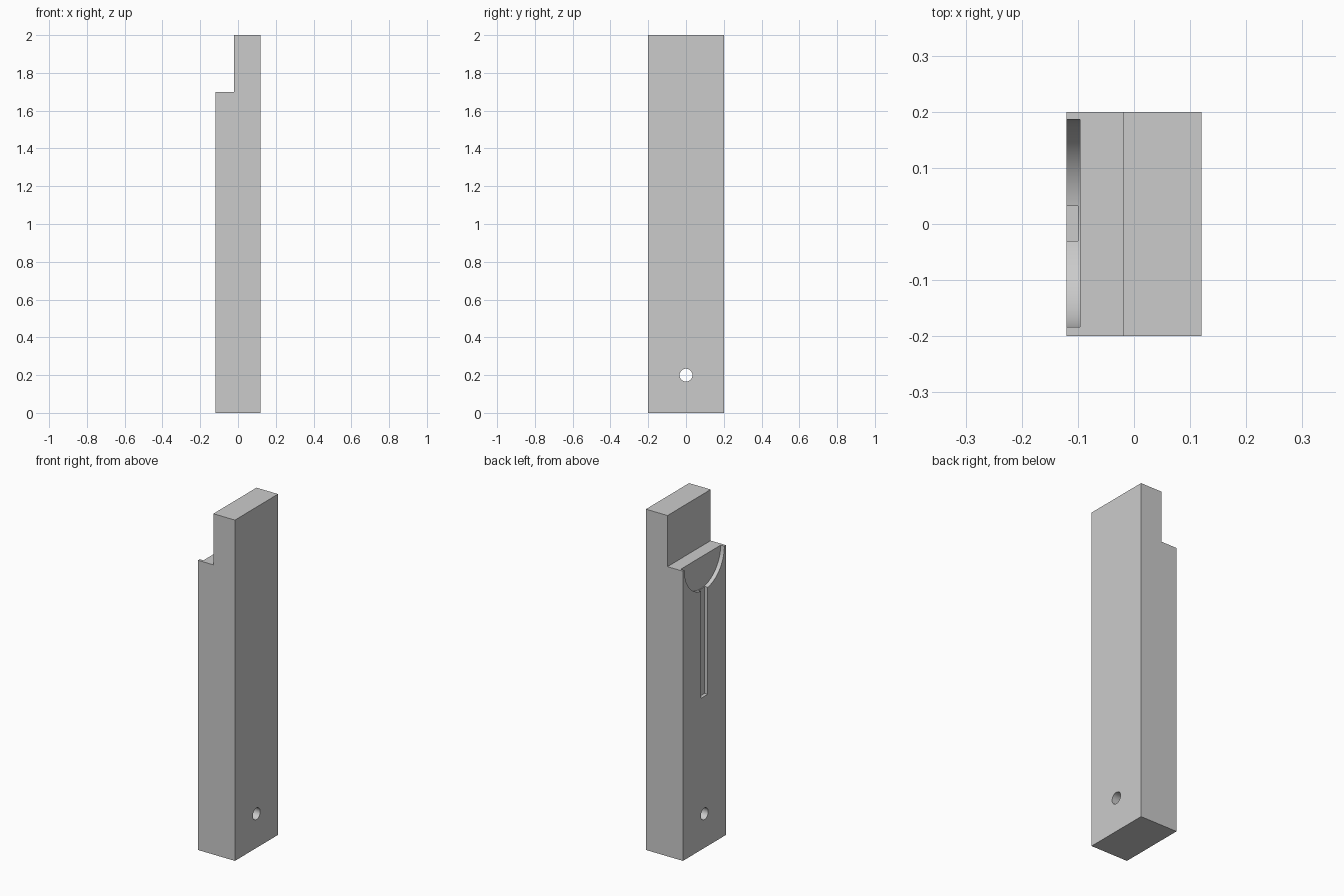
import bpy, bmesh, math
from mathutils import Matrix, Vector

cube = bpy.data.objects.get("Cube")
if cube:
    bpy.data.objects.remove(cube, do_unlink=True)

grey = bpy.data.materials.new("plain grey")
grey.use_nodes = True
colour = (0.6, 0.6, 0.6, 1)
grey.diffuse_color = colour
grey.node_tree.nodes["Principled BSDF"].inputs["Base Color"].default_value = colour


def make_object(name, bm):
    bmesh.ops.recalc_face_normals(bm, faces=bm.faces)
    mesh = bpy.data.meshes.new(name)
    bm.to_mesh(mesh)
    bm.free()
    mesh.materials.append(grey)
    obj = bpy.data.objects.new(name, mesh)
    bpy.context.collection.objects.link(obj)
    return obj


def extrude(name, points, offset):
    bm = bmesh.new()
    face = bm.faces.new([bm.verts.new(p) for p in points])
    new = bmesh.ops.extrude_face_region(bm, geom=[face])["geom"]
    verts = [v for v in new if isinstance(v, bmesh.types.BMVert)]
    bmesh.ops.translate(bm, verts=verts, vec=Vector(offset))
    return make_object(name, bm)


def x_cylinder(name, x0, x1, y, z, radius, sides):
    bm = bmesh.new()
    place = Matrix.Translation(((x0 + x1) / 2, y, z)) @ Matrix.Rotation(math.pi / 2, 4, "Y")
    bmesh.ops.create_cone(bm, cap_ends=True, segments=sides, radius1=radius,
                          radius2=radius, depth=x1 - x0, matrix=place)
    return make_object(name, bm)


# Stepped bar
W, D, STEP_X, STEP_Z = 0.12, 0.2, -0.02, 1.7
profile = [(-W, 0), (W, 0), (W, 2), (STEP_X, 2), (STEP_X, STEP_Z), (-W, STEP_Z)]
bar = extrude("stepped_bar", [(x, -D, z) for x, z in profile], (0, 2 * D, 0))

# Cutters: round recess, narrow slot below it, through hole
slot = [(-0.03, 0.89), (0.032, 0.89), (0.032, 1.6), (-0.03, 1.6)]
cutters = [
    x_cylinder("recess_cutter", -0.2, -0.096, 0.001, STEP_Z, 0.185, 96),
    extrude("slot_cutter", [(-0.2, y, z) for y, z in slot], (0.1, 0, 0)),
    x_cylinder("hole_cutter", -0.3, 0.3, 0, 0.2, 0.034, 48),
]

bpy.context.view_layer.objects.active = bar
for cutter in cutters:
    cutter.hide_render = True
    mod = bar.modifiers.new(cutter.name, "BOOLEAN")
    mod.operation = "DIFFERENCE"
    mod.solver = "EXACT"
    mod.object = cutter
    bpy.ops.object.modifier_apply(modifier=mod.name)
    bpy.data.objects.remove(cutter, do_unlink=True)

# Smooth the curved walls only
bpy.ops.object.select_all(action="DESELECT")
bar.select_set(True)
bpy.ops.object.shade_smooth_by_angle(angle=math.radians(30))
